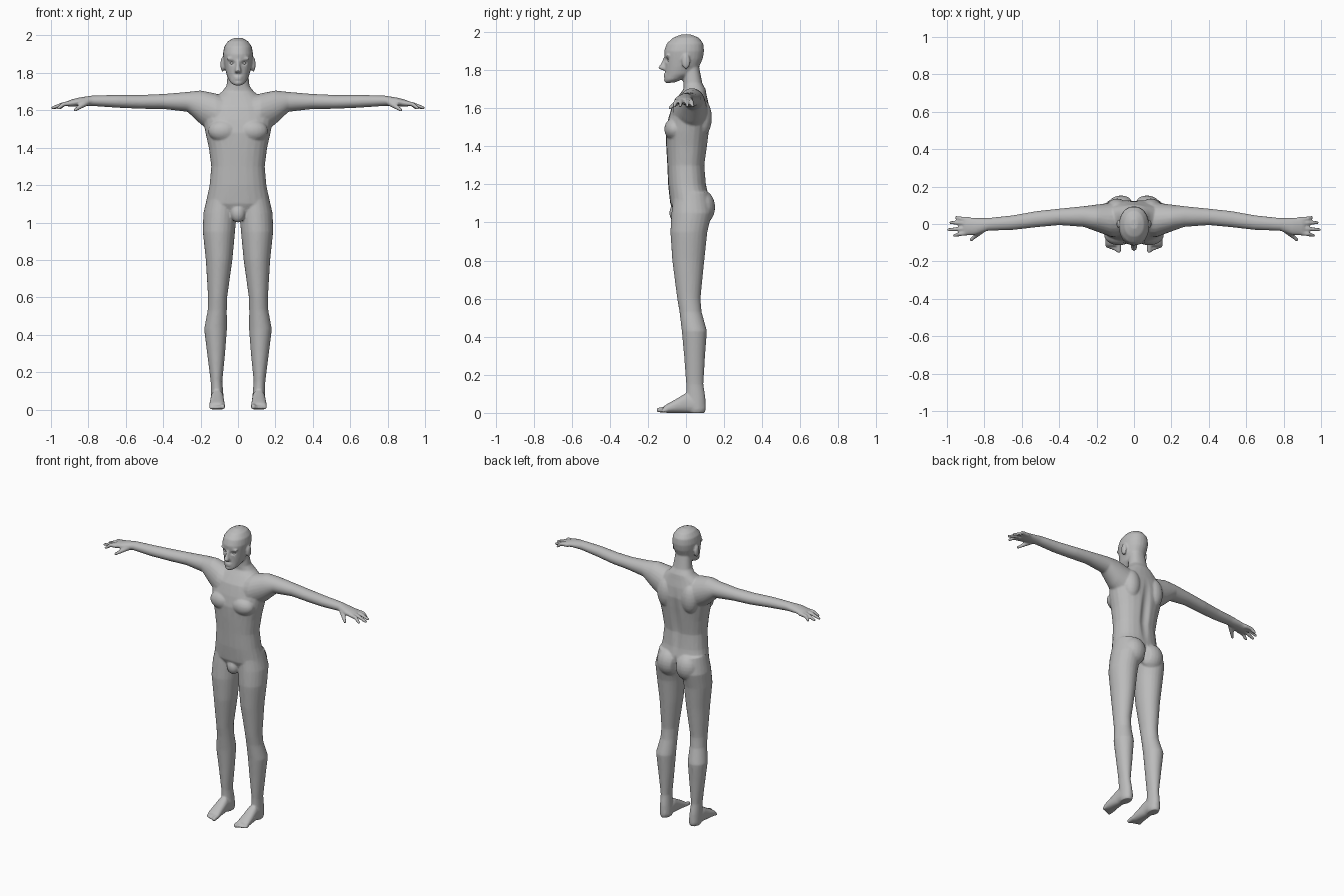
import bpy, bmesh, math
from mathutils import Vector, Matrix

cube = bpy.data.objects.get("Cube")
if cube:
    bpy.data.objects.remove(cube, do_unlink=True)

grey = bpy.data.materials.new("plain grey")
grey.use_nodes = True
grey.diffuse_color = (0.5, 0.5, 0.5, 1)
for node in grey.node_tree.nodes:
    if node.type == 'BSDF_PRINCIPLED':
        node.inputs["Base Color"].default_value = grey.diffuse_color
        node.inputs["Roughness"].default_value = 0.7

bm = bmesh.new()
SIDES = (1, -1)


def bend(value, power):
    return math.copysign(abs(value) ** (2 / power), value)


def loft(axis, rows, side=1, power=2.0, count=24):
    """Skin rings of (position along axis, centre a, centre b, radius a, radius b)."""
    rings = []
    for t, a, b, ra, rb in rows:
        ring = []
        for i in range(count):
            ang = math.tau * i / count
            u = a + ra * bend(math.cos(ang), power)
            v = b + rb * bend(math.sin(ang), power)
            x, y, z = {'X': (t, u, v), 'Y': (u, t, v), 'Z': (u, v, t)}[axis]
            ring.append(bm.verts.new((x * side, y, z)))
        rings.append(ring)
    for low, high in zip(rings, rings[1:]):
        for i in range(count):
            j = (i + 1) % count
            bm.faces.new((low[i], low[j], high[j], high[i]))
    bm.faces.new(rings[0][::-1])
    bm.faces.new(rings[-1])


def blob(centre, radii, side=1, target=None):
    x, y, z = centre
    place = Matrix.Translation((x * side, y, z)) @ Matrix.Diagonal((*radii, 1))
    bmesh.ops.create_uvsphere(target or bm, u_segments=20, v_segments=12, radius=1, matrix=place)


def digit(start, end, r_start, r_end, side):
    """Tapered finger or toe with a round tip."""
    p = Vector((start[0] * side, *start[1:]))
    q = Vector((end[0] * side, *end[1:]))
    turn = (q - p).to_track_quat('Z', 'Y').to_matrix().to_4x4()
    bmesh.ops.create_cone(bm, cap_ends=True, segments=12, radius1=r_start, radius2=r_end,
                          depth=(q - p).length, matrix=Matrix.Translation((p + q) / 2) @ turn)
    blob(q, (r_end,) * 3)


# Torso and neck
loft('Z', [(1.04, 0, .03, .1, .085), (1.1, 0, .022, .172, .105), (1.2, 0, .006, .152, .1),
           (1.3, 0, 0, .143, .098), (1.4, 0, .004, .156, .108), (1.48, 0, .008, .174, .114),
           (1.55, 0, .018, .188, .11), (1.62, 0, .025, .17, .095), (1.67, 0, .036, .125, .072),
           (1.7, 0, .045, .085, .058), (1.73, 0, .036, .062, .05), (1.78, 0, .03, .056, .046),
           (1.84, 0, .02, .05, .045)], power=2.3)
blob((0, -.052, 1.05), (.04, .035, .05))

# Head
loft('Z', [(1.735, 0, -.085, .024, .025), (1.75, 0, -.068, .042, .045), (1.78, 0, -.036, .058, .073),
           (1.82, 0, -.02, .069, .09), (1.86, 0, -.012, .076, .1), (1.9, 0, -.01, .081, .105),
           (1.94, 0, -.005, .074, .096), (1.97, 0, 0, .053, .068), (1.987, 0, 0, .02, .026)], power=2.15)

# Nose, lips and chin
loft('Z', [(1.8, 0, -.115, .015, .015), (1.812, 0, -.122, .018, .024),
           (1.835, 0, -.113, .012, .018), (1.867, 0, -.106, .009, .012)], count=12)
for z in (1.766, 1.778):
    blob((0, -.104, z), (.025, .014, .007))
blob((0, -.094, 1.748), (.026, .022, .018))

for s in SIDES:
    # Brow, ear, chest, shoulder blade, buttock
    blob((.032, -.094, 1.876), (.03, .014, .01), s)
    blob((.082, 0, 1.845), (.012, .022, .04), s)
    blob((.08, -.06, 1.49), (.08, .054, .06), s)
    blob((.09, .082, 1.55), (.06, .054, .1), s)
    blob((.07, .085, 1.08), (.078, .068, .09), s)

    # Arm and palm
    loft('X', [(.06, .02, 1.57, .09, .1), (.12, .022, 1.58, .092, .11), (.2, .032, 1.616, .072, .09),
               (.27, .04, 1.645, .055, .053), (.4, .038, 1.647, .044, .04), (.52, .026, 1.645, .043, .037),
               (.65, .007, 1.648, .039, .034), (.78, -.002, 1.651, .034, .028),
               (.85, -.014, 1.645, .046, .023), (.9, -.012, 1.637, .049, .018),
               (.912, -.012, 1.635, .044, .014)], s)

    # Thumb and four fingers
    digit((.81, -.03, 1.642), (.87, -.084, 1.602), .018, .009, s)
    for y, tip_x, tip_y, tip_z in ((-.045, .96, -.062, 1.612), (-.022, .99, -.03, 1.614),
                                   (.004, .98, .008, 1.614), (.024, .95, .034, 1.614)):
        knuckle = (.93, (y + tip_y) / 2, 1.634)
        digit((.88, y, 1.638), knuckle, .014, .012, s)
        digit(knuckle, (tip_x, tip_y, tip_z), .012, .009, s)

    # Leg
    loft('Z', [(1.16, .085, .025, .075, .09), (1.05, .096, .03, .089, .106), (.95, .102, .015, .086, .097),
               (.8, .101, .012, .071, .084), (.6, .109, .015, .051, .061), (.53, .111, .024, .051, .058),
               (.43, .12, .044, .061, .066), (.3, .117, .045, .048, .055), (.15, .115, .046, .031, .045),
               (.08, .112, .052, .034, .05), (.02, .11, .055, .036, .049), (0, .11, .055, .03, .042)], s)

    # Foot and toes
    loft('Y', [(.1, .11, .03, .02, .026), (.05, .11, .042, .036, .042), (0, .111, .052, .035, .052),
               (-.05, .112, .037, .039, .037), (-.1, .112, .023, .042, .023),
               (-.118, .112, .018, .038, .016)], s, power=2.4)
    for i in range(5):
        x = .082 + i * .0155
        size = .015 if i == 0 else .0105
        digit((x, -.1, size + .006), (x, -.142 + i * .006, size), size, size * .9, s)

# Fuse the parts into one skin
bmesh.ops.recalc_face_normals(bm, faces=bm.faces)
mesh = bpy.data.meshes.new("body_parts")
bm.to_mesh(mesh)
bm.free()
body = bpy.data.objects.new("body", mesh)
bpy.context.collection.objects.link(body)
skin = body.modifiers.new("fuse", 'REMESH')
skin.mode = 'VOXEL'
skin.voxel_size = .006
soft = body.modifiers.new("soften", 'SMOOTH')
soft.factor = .5
soft.iterations = 4
graph = bpy.context.evaluated_depsgraph_get()
fused = bpy.data.meshes.new_from_object(body.evaluated_get(graph))
body.modifiers.clear()
body.data = fused
bpy.data.meshes.remove(mesh)

# Press in eye sockets, spine groove and the cleft below it
dents = [((.031 * s, -.1, 1.853), (.022, .04, .016), .012) for s in SIDES]
dents += [((0, .11, 1.38), (.04, .08, .27), -.014), ((0, .13, 1.06), (.025, .08, .1), -.022)]
for vert in fused.vertices:
    for centre, radii, push in dents:
        d = sum(((vert.co[k] - centre[k]) / radii[k]) ** 2 for k in range(3))
        if d < 1:
            vert.co.y += push * (1 - d) ** 2
thin = body.modifiers.new("lighten", 'DECIMATE')
thin.ratio = .3
fused.shade_smooth()
fused.materials.clear()
fused.materials.append(grey)

# Eyeballs
for s, name in zip(SIDES, ("left_eye", "right_eye")):
    ball = bmesh.new()
    blob((.031, -.086, 1.851), (.013, .011, .009), s, ball)
    eye = bpy.data.meshes.new(name)
    ball.to_mesh(eye)
    ball.free()
    eye.shade_smooth()
    eye.materials.append(grey)
    bpy.context.collection.objects.link(bpy.data.objects.new(name, eye))
